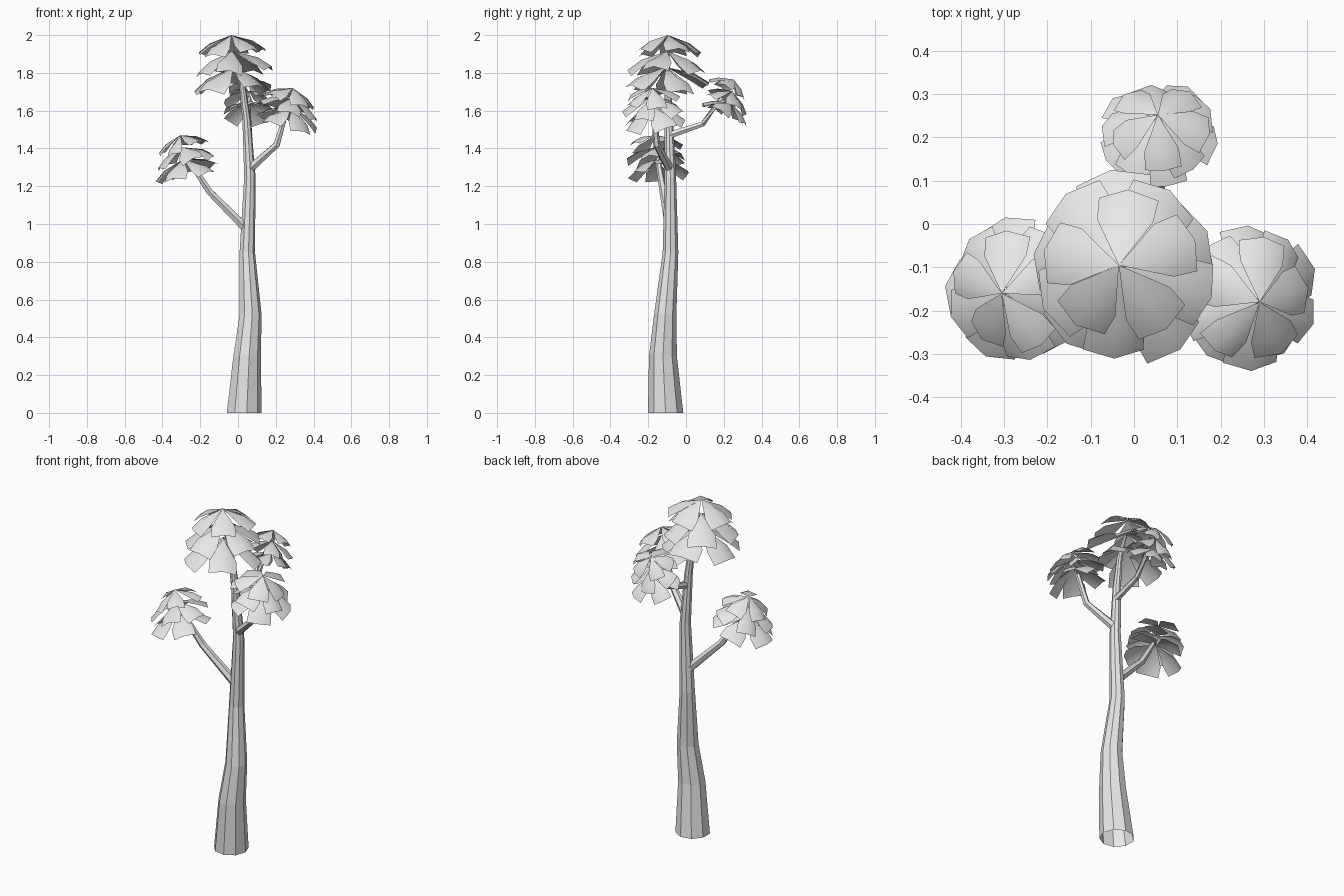
import bpy, bmesh, random
from math import radians, sin, cos, tau
from mathutils import Vector, Matrix

random.seed(11)
cube = bpy.data.objects.get("Cube")
if cube:
    bpy.data.objects.remove(cube, do_unlink=True)

# One plain colour for wood and leaves
grey = bpy.data.materials.new("light grey")
grey.use_nodes = True
grey.diffuse_color = (0.8, 0.8, 0.8, 1)
grey.node_tree.nodes["Principled BSDF"].inputs["Base Color"].default_value = grey.diffuse_color


def finish(name, bm):
    mesh = bpy.data.meshes.new(name)
    bm.to_mesh(mesh)
    bm.free()
    mesh.materials.append(grey)
    obj = bpy.data.objects.new(name, mesh)
    bpy.context.collection.objects.link(obj)


def limb(name, path, sides, level=False):
    """Open faceted tube through (x, y, z, radius) points."""
    bm = bmesh.new()
    pts = [Vector(p[:3]) for p in path]
    rings = []
    for i, p in enumerate(pts):
        along = pts[min(i + 1, len(pts) - 1)] - pts[max(i - 1, 0)]
        if level:
            along = Vector((0, 0, 1))
        along.normalize()
        u = along.cross(Vector((0, 1, 0)) if abs(along.y) < 0.7 else Vector((1, 0, 0))).normalized()
        v = along.cross(u)
        r = path[i][3]
        rings.append([bm.verts.new(p + r * (u * cos(a) + v * sin(a)))
                      for a in (tau * (k + 0.5) / sides for k in range(sides))])
    for low, high in zip(rings, rings[1:]):
        for k in range(sides):
            n = (k + 1) % sides
            bm.faces.new((low[k], low[n], high[n], high[k]))
    finish(name, bm)


def leaf(bm, centre, lean, radius, angle):
    """One drooping wedge folded along its ridge, with its own pitch and roll."""
    half = random.uniform(27, 33)
    pose = (lean @ Matrix.Rotation(radians(angle), 3, 'Z')
            @ Matrix.Rotation(radians(random.uniform(-6, 6)), 3, 'Y')
            @ Matrix.Rotation(radians(random.uniform(-9, 9)), 3, 'X'))

    def at(dist, turn, drop):
        a = radians(turn)
        return bm.verts.new(centre + pose @ Vector((cos(a) * dist, sin(a) * dist, -drop)) * radius)

    tip = at(0, 0, 0)
    inner = [at(0.72, -half, 0.36), at(0.68, 0, 0.23), at(0.72, half, 0.36)]
    outer = [at(1.0, -half * 0.75, 0.6), at(1.04, 0, 0.5), at(1.0, half * 0.75, 0.6)]
    for k in range(2):
        bm.faces.new((tip, inner[k], inner[k + 1])).smooth = True
        bm.faces.new((inner[k], outer[k], outer[k + 1], inner[k + 1])).smooth = True


def crown(name, apex, stem, lean, radii, gap, start):
    """Rings of five leaves stacked down the stem direction, tilted towards lean."""
    bm = bmesh.new()
    stem = Vector(stem).normalized()
    tilt = Vector((0, 0, 1)).rotation_difference(Vector(lean)).to_matrix()
    for layer, radius in enumerate(radii):
        centre = Vector(apex) - stem * gap * layer
        for k in range(5):
            angle = start + 72 * k + 38 * layer + random.uniform(-5, 5)
            leaf(bm, centre, tilt, radius, angle)
    finish(name, bm)


# Trunk, wide at the foot and gently curved
limb("trunk", [(0.03, -0.108, 0, 0.095), (0.046, -0.122, 0.3, 0.075),
               (0.065, -0.11, 0.52, 0.06), (0.048, -0.082, 0.85, 0.042),
               (0.062, -0.083, 1.25, 0.031), (0.045, -0.09, 1.55, 0.023),
               (0.02, -0.097, 1.75, 0.016), (-0.02, -0.097, 1.9, 0.01)], 9, level=True)

# Branches
limb("right_branch", [(0.04, -0.085, 0.98, 0.026), (-0.15, -0.12, 1.17, 0.02),
                      (-0.265, -0.15, 1.345, 0.014)], 6)
limb("left_branch", [(0.06, -0.085, 1.29, 0.025), (0.205, -0.155, 1.42, 0.019),
                     (0.255, -0.17, 1.59, 0.013)], 6)
limb("back_branch", [(0.055, -0.09, 1.47, 0.021), (0.055, 0.09, 1.53, 0.016),
                     (0.055, 0.19, 1.67, 0.012)], 6)

# Leaf crowns
crown("top_crown", (-0.035, -0.095, 2.0), (-0.06, 0.06, 1), (0, 0, 1),
      (0.172, 0.203, 0.213), 0.085, -125)
crown("right_crown", (-0.305, -0.16, 1.47), (-0.12, -0.02, 1), (-0.3, -0.03, 1),
      (0.133, 0.152, 0.162), 0.064, -122)
crown("left_crown", (0.29, -0.18, 1.72), (0.06, -0.03, 1), (0.3, -0.1, 1),
      (0.136, 0.154, 0.163), 0.05, -58)
crown("back_crown", (0.055, 0.252, 1.765), (0, 0.12, 1), (0, 0.55, 1),
      (0.113, 0.126, 0.132), 0.062, 130)
